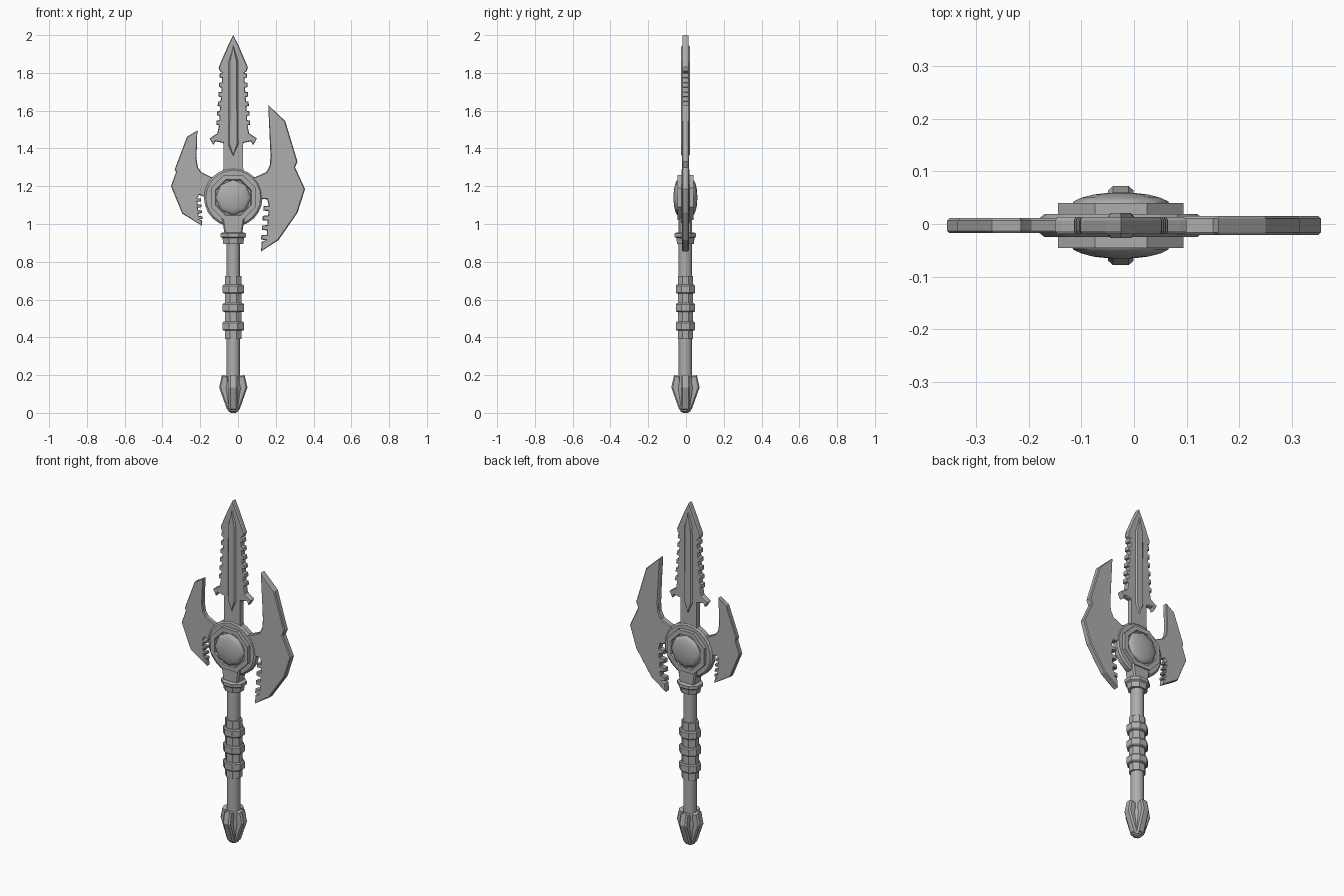
import bpy, bmesh, math
from mathutils import Matrix, Vector

cube = bpy.data.objects.get("Cube")
if cube:
    bpy.data.objects.remove(cube, do_unlink=True)

AXIS = Vector((-0.025, -0.003, 0))   # centre line of the shaft
HUB_Z = 1.14

steel = bpy.data.materials.new("grey_steel")
steel.use_nodes = True
steel.diffuse_color = (0.42, 0.42, 0.42, 1)
steel.node_tree.nodes["Principled BSDF"].inputs["Base Color"].default_value = (0.42, 0.42, 0.42, 1)


def finish(name, bm, offset, smooth=None):
    bmesh.ops.recalc_face_normals(bm, faces=bm.faces)
    mesh = bpy.data.meshes.new(name)
    bm.to_mesh(mesh)
    bm.free()
    mesh.materials.append(steel)
    obj = bpy.data.objects.new(name, mesh)
    obj.location = offset
    bpy.context.collection.objects.link(obj)
    if smooth:
        bpy.ops.object.select_all(action="DESELECT")
        obj.select_set(True)
        bpy.context.view_layer.objects.active = obj
        bpy.ops.object.shade_smooth_by_angle(angle=math.radians(smooth))
    return obj


def plate(name, outline, half, offset=AXIS, rim=0, drop=0):
    """Extrude an x-z outline along y; rim and drop chamfer both faces."""
    bm = bmesh.new()
    face = bm.faces.new([bm.verts.new((x, -half + drop, z)) for x, z in outline])
    back = bmesh.ops.extrude_face_region(bm, geom=[face])
    verts = [g for g in back["geom"] if isinstance(g, bmesh.types.BMVert)]
    bmesh.ops.translate(bm, verts=verts, vec=(0, 2 * (half - drop), 0))
    if not any(len(f.verts) == len(outline) and f.calc_center_median().y < -half * 0.1 for f in bm.faces):
        bm.faces.new([v for v in bm.verts if v.co.y < 0])
    bmesh.ops.recalc_face_normals(bm, faces=bm.faces)
    if rim:
        caps = [f for f in bm.faces if abs(f.normal.y) > 0.9]
        bmesh.ops.inset_individual(bm, faces=caps, thickness=rim, depth=drop)
    return finish(name, bm, offset)


def lathe(name, profile, sides, along_y=False, turn=0.0, squash=1.0, smooth=None, z=0):
    """Revolve (radius, height) points, around z or around y."""
    bm = bmesh.new()
    rings = []
    for r, h in profile:
        ring = []
        for i in range(sides):
            a = 2 * math.pi * (i + turn) / sides
            ring.append(bm.verts.new((r * math.cos(a), r * math.sin(a) * squash, h)))
        rings.append(ring)
    for low, high in zip(rings, rings[1:]):
        for i in range(sides):
            j = (i + 1) % sides
            bm.faces.new((low[i], low[j], high[j], high[i]))
    bm.faces.new(rings[0])
    bm.faces.new(rings[-1])
    if along_y:
        bmesh.ops.rotate(bm, verts=bm.verts, cent=(0, 0, 0), matrix=Matrix.Rotation(math.pi / 2, 3, "X"))
    return finish(name, bm, AXIS + Vector((0, 0, z)), smooth)


def mirrored(half):
    """Close a right-hand outline, listed from top to bottom, with its mirror."""
    return half + [(-x, z) for x, z in reversed(half) if x > 0]


def teeth(start, end, count, depth):
    """Square teeth pushed out in x along a line."""
    points = []
    for i in range(count):
        for t, d in ((0.0, 0), (0.05, depth), (0.5, depth), (0.55, 0)):
            f = (i + t) / count
            points.append((start[0] + (end[0] - start[0]) * f + d,
                           start[1] + (end[1] - start[1]) * f))
    return points


# Shaft, banded grip and collar
lathe("shaft", [(0.036, 0.05), (0.036, 0.95)], 16, smooth=35)
lathe("grip_core", [(0.048, 0.39), (0.048, 0.725)], 8, turn=0.5, squash=0.9)
for i in range(3):
    low = 0.435 + i * 0.098
    lathe(f"grip_band_{i + 1}", [(0.055, low), (0.061, low + 0.006), (0.061, low + 0.042),
                                 (0.055, low + 0.048)], 8, turn=0.5, squash=0.9)
lathe("collar", [(0.057, 0.895), (0.062, 0.925), (0.073, 0.932), (0.073, 0.95), (0.06, 0.955)],
      8, turn=0.5, squash=0.84)

# Pommel: rounded tip with four swept fins
lathe("pommel_tip", [(0.012, 0), (0.026, 0.008), (0.034, 0.03), (0.046, 0.13), (0.036, 0.19)], 16, smooth=35)
fin = [(0.028, 0.195), (0.06, 0.2), (0.075, 0.135), (0.034, 0.02), (0.018, 0.01)]
for i in range(4):
    obj = plate(f"pommel_fin_{i + 1}", fin, 0.024, rim=0.008, drop=0.009)
    obj.rotation_euler.z = i * math.pi / 2

# Hub: neck, backing disc, octagonal ring and domed gem on both sides
plate("hub_neck", mirrored([(0.064, 1.06), (0.06, 1.03), (0.045, 0.94)]), 0.036, rim=0.008, drop=0.008)
lathe("hub_backing", [(0.145, -0.022), (0.155, -0.014), (0.155, 0.014), (0.145, 0.022)], 24,
      along_y=True, z=HUB_Z)
lathe("hub_ring", [(0.098, -0.034), (0.103, -0.043), (0.129, -0.043), (0.129, 0.043),
                   (0.103, 0.043), (0.098, 0.034)], 8, along_y=True, turn=0.5, z=HUB_Z)
dome = [(0.094, 0.038), (0.09, 0.046), (0.075, 0.053), (0.052, 0.059), (0.026, 0.062), (0.004, 0.063)]
lathe("hub_gem", [(r, -h) for r, h in reversed(dome)] + dome, 8, along_y=True, smooth=40, z=HUB_Z)

# Axe blades, each with a toothed inner edge and a chamfered rim
big_blade = ([(0.16, 1.63), (0.25, 1.545), (0.315, 1.33), (0.302, 1.3), (0.355, 1.185), (0.315, 1.06),
              (0.215, 0.915), (0.122, 0.855), (0.125, 0.905)]
             + teeth((0.15, 0.915), (0.165, 1.12), 4, -0.028)
             + [(0.155, 1.13), (0.06, 1.14), (0.06, 1.25), (0.095, 1.25), (0.15, 1.275), (0.168, 1.31),
                (0.172, 1.36)])
plate("left_axe_blade", big_blade, 0.018, Vector((0, AXIS.y, 0)), rim=0.005, drop=0.005)
small_blade = ([(-0.215, 1.495), (-0.27, 1.462), (-0.335, 1.29), (-0.328, 1.275), (-0.355, 1.2),
                (-0.295, 1.055), (-0.19, 0.99), (-0.192, 1.02)]
               + teeth((-0.208, 1.025), (-0.218, 1.15), 4, 0.02)
               + [(-0.205, 1.155), (-0.17, 1.14), (-0.1, 1.13), (-0.1, 1.25), (-0.145, 1.25),
                  (-0.195, 1.275), (-0.212, 1.3), (-0.22, 1.345)])
plate("right_axe_blade", small_blade, 0.014, Vector((0, AXIS.y, 0)), rim=0.004, drop=0.004)

# Spear: stem, toothed blade with side prongs, and a raised ridge on both faces
plate("spear_stem", mirrored([(0.052, 1.46), (0.052, 1.3), (0.06, 1.24)]), 0.016)
spear = ([(0, 2.0), (0.03, 1.94), (0.077, 1.83), (0.072, 1.81)]
         + teeth((0.057, 1.8), (0.077, 1.5), 6, 0.014)
         + [(0.084, 1.48), (0.112, 1.462), (0.125, 1.452), (0.105, 1.418), (0.095, 1.438), (0.055, 1.43),
            (0.03, 1.385), (0, 1.36)])
plate("spear_blade", mirrored(spear), 0.016, rim=0.004, drop=0.006)
ridge = mirrored([(0, 1.95), (0.028, 1.86), (0.03, 1.42), (0, 1.355)])
plate("spear_ridge", ridge, 0.024, rim=0.011, drop=0.012)
